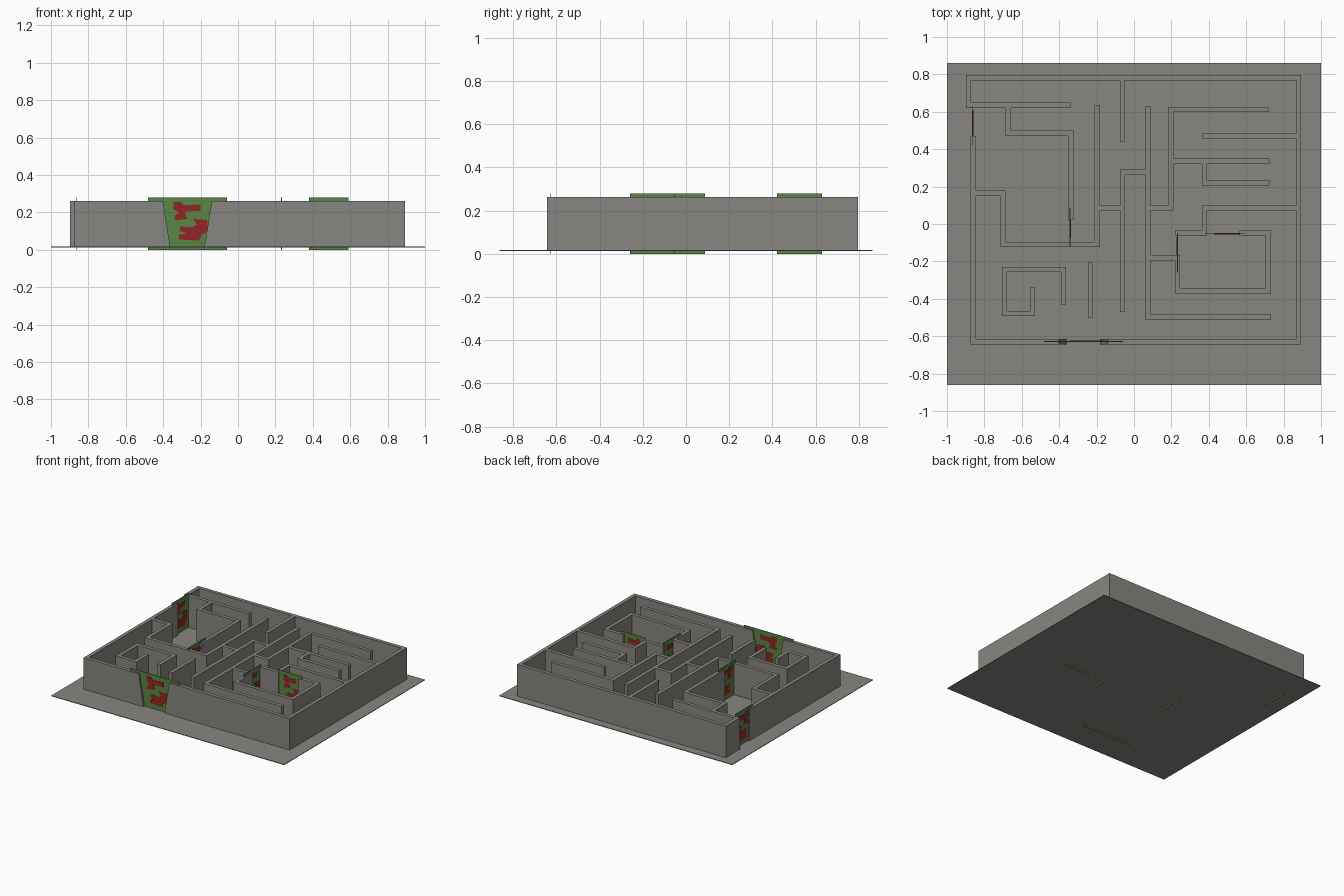
import bpy, bmesh, math
from mathutils import Vector, Matrix

if "Cube" in bpy.data.objects:
    bpy.data.objects.remove(bpy.data.objects["Cube"])


def material(name, col):
    m = bpy.data.materials.new(name)
    m.diffuse_color = (*col, 1)
    m.use_nodes = True
    m.node_tree.nodes["Principled BSDF"].inputs["Base Color"].default_value = m.diffuse_color
    return m


STONE = material("stone_grey", (0.25, 0.24, 0.22))
GREEN = material("door_green", (0.10, 0.24, 0.055))
RED = material("paint_red", (0.30, 0.018, 0.02))
Z0, Z1, HALF = 0.016, 0.262, 0.014


def finish(name, bm, mat):
    bmesh.ops.recalc_face_normals(bm, faces=bm.faces)
    me = bpy.data.meshes.new(name)
    bm.to_mesh(me)
    bm.free()
    me.materials.append(mat)
    ob = bpy.data.objects.new(name, me)
    bpy.context.collection.objects.link(ob)
    return ob


def box(name, lo, hi, mat):
    bm = bmesh.new()
    bmesh.ops.create_cube(bm, size=1)
    for v in bm.verts:
        v.co = [lo[i] + (hi[i] - lo[i]) * (v.co[i] + 0.5) for i in range(3)]
    return finish(name, bm, mat)


# Mitred wall along a path; lean pulls the top of the last end back
def wall(name, path, lean=0.0):
    pts = [Vector(p) for p in path]
    dirs = [(b - a).normalized() for a, b in zip(pts, pts[1:])]
    bm = bmesh.new()
    rings = []
    for i, p in enumerate(pts):
        d0, d1 = dirs[max(i - 1, 0)], dirs[min(i, len(dirs) - 1)]
        n0, n1 = Vector((-d0.y, d0.x)), Vector((-d1.y, d1.x))
        off = (n0 + n1) / (1 + n0.dot(n1)) * HALF
        back = d1 * (lean if i == len(pts) - 1 else 0)
        a, b = p + off, p - off
        at, bt = a - back, b - back
        rings.append([bm.verts.new((a.x, a.y, Z0)), bm.verts.new((b.x, b.y, Z0)),
                      bm.verts.new((bt.x, bt.y, Z1)), bm.verts.new((at.x, at.y, Z1))])
    for r, s in zip(rings, rings[1:]):
        for k in range(4):
            bm.faces.new((r[k], r[(k + 1) % 4], s[(k + 1) % 4], s[k]))
    bm.faces.new(rings[0])
    bm.faces.new(rings[-1])
    return finish(name, bm, STONE)


# Floor plate
box("floor_plate", (-1, -0.862, 0.012), (1, 0.862, 0.017), STONE)

# Outer walls
wall("outer_wall", [(-0.34, 0.635), (-0.885, 0.635), (-0.885, 0.782), (0.88, 0.782),
                    (0.88, -0.63), (-0.18, -0.63)], 0.04)
wall("left_outer_wall", [(-0.86, 0.47), (-0.86, -0.63), (-0.362, -0.63)], 0.04)

# Inner walls
inner = [
    [(-0.672, 0.621), (-0.672, 0.485), (-0.338, 0.485), (-0.338, 0.022)],
    [(-0.846, 0.165), (-0.70, 0.165), (-0.70, -0.11), (-0.196, -0.11), (-0.196, 0.635)],
    [(-0.182, 0.085), (-0.076, 0.085)],
    [(0.061, 0.277), (-0.062, 0.277), (-0.062, -0.47)],
    [(0.075, 0.63), (0.075, -0.498), (0.732, -0.498)],
    [(-0.062, 0.768), (-0.062, 0.44)],
    [(0.089, 0.085), (0.197, 0.085), (0.197, 0.612), (0.72, 0.612)],
    [(0.211, 0.335), (0.725, 0.335)],
    [(0.377, 0.321), (0.377, 0.22), (0.725, 0.22)],
    [(0.866, 0.471), (0.365, 0.471)],
    [(0.866, 0.085), (0.377, 0.085), (0.377, -0.048), (0.222, -0.048)],
    [(0.089, -0.18), (0.232, -0.18), (0.232, -0.358), (0.718, -0.358),
     (0.718, -0.048), (0.565, -0.048)],
    [(-0.377, -0.43), (-0.377, -0.243), (-0.692, -0.243), (-0.692, -0.478),
     (-0.542, -0.478), (-0.542, -0.34)],
    [(-0.232, -0.205), (-0.232, -0.50)],
]
for i, path in enumerate(inner):
    wall(f"inner_wall_{i + 1}", path)

# Painted splashes on the doors (x offset, height)
splashes = [
    [(-.075, .255), (-.035, .255), (-.02, .238), (.07, .243), (.07, .208), (-.012, .205),
     (-.012, .185), (.0, .165), (-.07, .158), (-.065, .185), (-.045, .2), (-.075, .215)],
    [(-.045, .055), (.06, .05), (.075, .08), (.11, .1), (.105, .16), (.03, .165),
     (.05, .135), (.025, .12), (-.04, .125), (-.04, .1), (-.005, .09), (-.045, .08)],
]


def door(name, x, y, width, along_y):
    place = Matrix.Translation((x, y, 0)) @ Matrix.Rotation(math.pi / 2 if along_y else 0, 4, 'Z')
    panel = box(name, (-width / 2, -0.002, 0), (width / 2, 0.002, 0.28), GREEN)
    panel.data.transform(place)
    s = 1.0 if width > 0.3 else 0.75
    for side in (-1, 1):
        bm = bmesh.new()
        for shape in splashes:
            f = bm.faces.new([bm.verts.new((px * s, side * 0.002, pz)) for px, pz in shape])
            ext = bmesh.ops.extrude_face_region(bm, geom=[f])
            vs = [g for g in ext["geom"] if isinstance(g, bmesh.types.BMVert)]
            bmesh.ops.translate(bm, vec=(0, side * 0.002, 0), verts=vs)
        paint = finish(f"{name}_paint_{'front' if side < 0 else 'back'}", bm, RED)
        paint.data.transform(place)


# Doors set in the wall gaps
door("entrance_door", -0.27, -0.628, 0.42, False)
door("east_room_door", 0.485, -0.052, 0.21, False)
door("passage_door", 0.232, -0.155, 0.21, True)
door("west_room_door", -0.342, -0.017, 0.21, True)
door("exit_door", -0.862, 0.525, 0.21, True)
